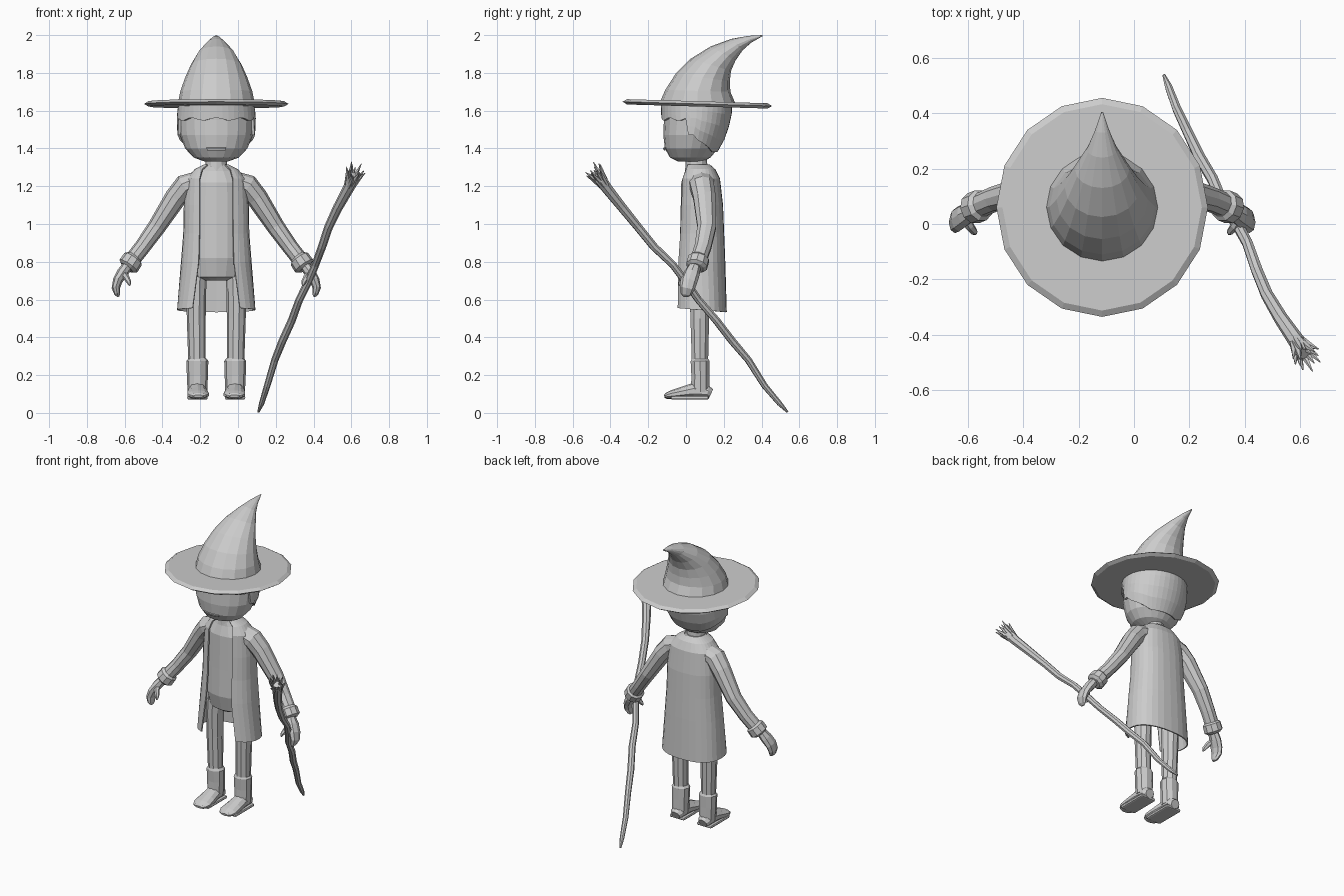
import bpy, bmesh, math, random
from mathutils import Vector as V

random.seed(4)
CX = -0.115                       # body centre line
grey = bpy.data.materials.new("plain_grey")
grey.diffuse_color = (0.6, 0.6, 0.6, 1)


def finish(name, bm, thick=0):
    bmesh.ops.recalc_face_normals(bm, faces=bm.faces)
    me = bpy.data.meshes.new(name)
    bm.to_mesh(me)
    bm.free()
    me.materials.append(grey)
    ob = bpy.data.objects.new(name, me)
    bpy.context.collection.objects.link(ob)
    if thick:
        m = ob.modifiers.new("thickness", 'SOLIDIFY')
        m.thickness = thick
        m.offset = -1
    return ob


def skin(name, rings, closed=True, caps=True, thick=0):
    """Join rings of points with quads."""
    bm = bmesh.new()
    vs = [[bm.verts.new(p) for p in r] for r in rings]
    n = len(vs[0])
    for a, b in zip(vs, vs[1:]):
        for i in range(n if closed else n - 1):
            j = (i + 1) % n
            bm.faces.new((a[i], a[j], b[j], b[i]))
    if caps and closed:
        bm.faces.new(vs[0])
        bm.faces.new(vs[-1])
    return finish(name, bm, thick)


def oval(c, u, v, n):
    return [c + u * math.cos(2 * math.pi * i / n) + v * math.sin(2 * math.pi * i / n) for i in range(n)]


def tube(name, pts, n=8, ref=(0, 1, 0), side=1, cx=0):
    """Loft along a path of (x, y, z, radius across, radius along ref)."""
    P = [V((cx + side * p[0], p[1], p[2])) for p in pts]
    rings = []
    for i, p in enumerate(P):
        d = (P[min(i + 1, len(P) - 1)] - P[max(i - 1, 0)]).normalized()
        v = V(ref) - d * d.dot(V(ref))
        v.normalize()
        rings.append(oval(p, v.cross(d) * pts[i][3], v * pts[i][-1], n))
    return skin(name, rings)


def stack(name, rows, n=16):
    """Horizontal ovals of (z, half width, front y, back y)."""
    return skin(name, [oval(V((CX, (f + b) / 2, z)), V((w, 0, 0)), V((0, (b - f) / 2, 0)), n)
                       for z, w, f, b in rows])


# Hat cone: rings given by front point, back point and half width
cone = [(-.145, 1.63, .265, 1.63, .205), (-.11, 1.71, .235, 1.70, .19), (-.055, 1.795, .232, 1.755, .165),
        (.025, 1.875, .238, 1.81, .135), (.13, 1.94, .262, 1.865, .098), (.24, 1.98, .30, 1.92, .055),
        (.33, 1.996, .345, 1.96, .026), (.405, 2.0, .405, 1.994, .003)]
skin("hat_cone", [oval(V((CX, (a + c) / 2, (b + d) / 2)), V((w, 0, 0)),
                       V((0, (c - a) / 2, (d - b) / 2)), 16) for a, b, c, d, w in cone])

# Hat brim: thin, slightly tilted disc with a bevelled edge
skin("hat_brim", [oval(V((CX, .06, z)), V((r, 0, 0)), V((0, r * 1.035, -r * .03)), 16)
                  for z, r in ((1.622, .2), (1.622, .36), (1.636, .382), (1.65, .36), (1.65, .2))])

# Head
HEAD = [(1.33, .06, -.04, .09), (1.352, .12, -.085, .13), (1.40, .165, -.112, .17), (1.47, .192, -.12, .20),
        (1.55, .197, -.117, .225), (1.63, .19, -.12, .235), (1.66, .18, -.11, .23)]
stack("head", HEAD, 20)
tube("neck", [(0, .055, 1.25, .062), (0, .055, 1.36, .055)], 12, cx=CX)


def head_point(ang, z, k):
    for a, b in zip(HEAD, HEAD[1:]):
        if z <= b[0]:
            break
    t = (z - a[0]) / (b[0] - a[0])
    w, f, r = (a[i] + (b[i] - a[i]) * t for i in (1, 2, 3))
    return V((CX + math.sin(ang) * (w + k), (f + r) / 2 - math.cos(ang) * ((r - f) / 2 + k), z))


# Hair: shell over the head, short fringe in front and low at the back
def hair_bottom(a):
    d = math.degrees(abs(a))
    if d < 78:
        return 1.555 + .008 * math.cos(d * .16)
    if d < 92:
        return 1.47
    return 1.455 - .075 * min(1, (d - 92) / 50)


angs = [2 * math.pi * i / 40 - math.pi for i in range(40)]
skin("hair", [[head_point(a, 1.65 + (hair_bottom(a) - 1.65) * t, .013) for a in angs]
              for t in (0, .25, .5, .75, 1)], caps=False, thick=.014)

# Mouth: thin plate following the face
skin("mouth", [[head_point(a / 20, z, .004) for a in range(-6, 7)] for z in (1.392, 1.405)],
     closed=False, thick=.006)

# Shirt and hips
stack("shirt", [(.70, .06, .02, .13), (.72, .13, -.01, .16), (.82, .155, -.035, .185), (1.0, .158, -.03, .185),
                (1.22, .15, -.025, .175), (1.28, .10, -.005, .15), (1.315, .06, .0, .12)])

# Open coat: (z, half width, depth, centre y, half gap)
coat = [(1.315, .066, .066, .06, .045), (1.29, .115, .085, .07, .07), (1.24, .158, .105, .075, .08),
        (1.1, .172, .116, .08, .08), (.95, .175, .122, .08, .08), (.8, .187, .13, .078, .083),
        (.545, .208, .14, .076, .115)]
rings = []
for z, w, d, cy, gap in coat:
    g = math.asin(gap / w)
    row = []
    for i in range(25):
        a = g + (2 * math.pi - 2 * g) * i / 24
        s, c = math.sin(a), math.cos(a)
        sq = lambda q: math.copysign(abs(q) ** .85, q)     # slightly boxy section
        drop = .012 * c if z < .6 else 0
        row.append(V((CX + w * sq(s), cy - d * sq(c), z + drop)))
    rings.append(row)
skin("coat", rings, closed=False, thick=.008)

# Limbs, mirrored about the centre line
for side, tag in ((1, "left"), (-1, "right")):
    tube(tag + "_sleeve", [(.08, .08, 1.235, .05, .07), (.165, .085, 1.2, .064, .066), (.215, .098, 1.14, .058, .062),
                           (.315, .11, .985, .048, .052), (.39, .09, .88, .043, .046),
                           (.46, .06, .79, .042, .044)], 10, side=side, cx=CX)
    tube(tag + "_cuff", [(.432, .07, .825, .042, .044), (.44, .067, .815, .056, .058),
                         (.465, .057, .778, .058, .058), (.473, .054, .768, .04, .04)], 10, side=side, cx=CX)
    tube(tag + "_hand", [(.465, .05, .785, .028, .03), (.498, .032, .74, .03, .042), (.522, .016, .70, .026, .045),
                         (.532, .006, .66, .022, .04), (.524, .0, .63, .016, .03),
                         (.518, .0, .615, .006, .014)], 8, side=side, cx=CX)
    tube(tag + "_thumb", [(.50, .03, .745, .018), (.478, -.008, .72, .017), (.462, -.028, .692, .013),
                          (.458, -.036, .675, .005)], 6, side=side, cx=CX)
    tube(tag + "_leg", [(.098, .075, .80, .05, .06), (.106, .074, .66, .053, .058), (.106, .073, .5, .05, .052),
                        (.102, .074, .26, .046, .045)], 10, side=side, cx=CX)
    tube(tag + "_boot_shaft", [(.1, .074, .29, .046, .044), (.1, .074, .275, .058, .052), (.1, .076, .2, .056, .05),
                               (.1, .076, .11, .052, .052)], 10, side=side, cx=CX)
    tube(tag + "_foot", [(.1, .132, .10, .028, .03), (.1, .115, .108, .036, .045), (.1, .04, .115, .044, .05),
                         (.098, -.02, .105, .033, .056), (.096, -.075, .096, .024, .06),
                         (.096, -.105, .09, .016, .045), (.096, -.115, .088, .008, .025)],
         10, ref=(1, 0, 0), side=side, cx=CX)
    bpy.ops.mesh.primitive_cube_add(size=1, location=(CX + side * .1, .02, .08))
    sole = bpy.context.object
    sole.name = tag + "_sole"
    sole.scale = (.108, .2, .02)
    m = sole.modifiers.new("round", 'BEVEL')
    m.width, m.segments = .03, 2
    bpy.ops.object.transform_apply(location=False, rotation=False)
    m.width = .009
    sole.data.materials.append(grey)

# Crooked staff held in the hand
tube("staff", [(.108, .537, .005, .006), (.125, .495, .05, .014), (.155, .415, .145, .017), (.195, .33, .28, .019),
               (.235, .245, .38, .021), (.285, .16, .49, .021), (.325, .065, .60, .02), (.375, -.005, .70, .021),
               (.41, -.07, .785, .02), (.445, -.17, .88, .022), (.48, -.255, .985, .023),
               (.53, -.34, 1.09, .026), (.585, -.42, 1.19, .03), (.608, -.452, 1.235, .033),
               (.618, -.468, 1.258, .024)], 8)

# Splintered twigs at the staff head
axis = V((.24, -.40, .56)).normalized()
u = axis.orthogonal().normalized()
v = axis.cross(u)
base = V((.592, -.43, 1.205))
for i in range(15):
    a = i * 2.4
    out = u * math.cos(a) + v * math.sin(a)
    k = .4 + .6 * (i / 14) ** .5
    L = random.uniform(.09, .135)
    pts = [base + out * .022 * k, base + axis * L * .55 + out * .034 * k, base + axis * L + out * .054 * k]
    tube("twig_%d" % i, [(*p, r) for p, r in zip(pts, (.011, .011, .002))], 5)
